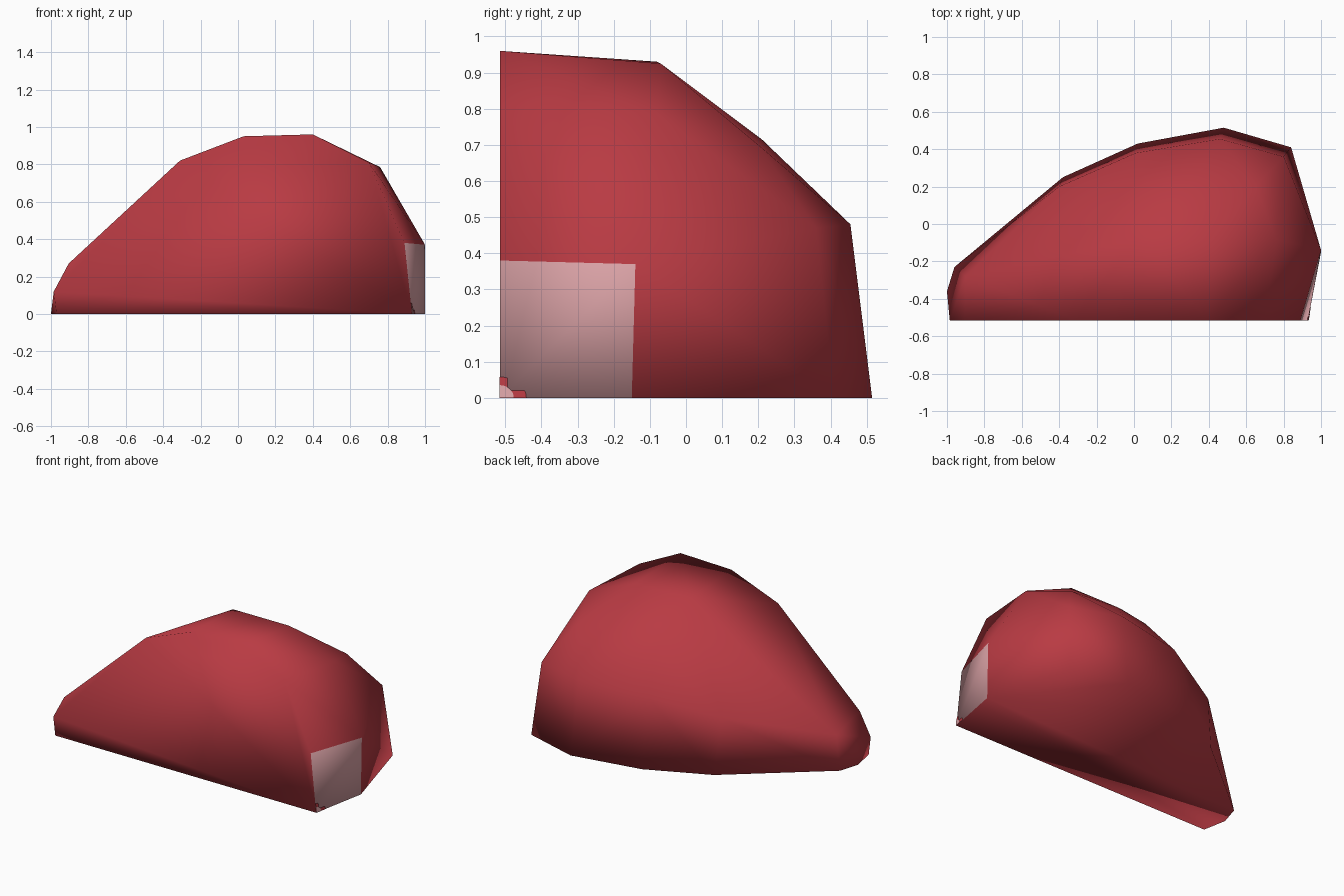
import bpy, bmesh, math
from mathutils import Vector

if "Cube" in bpy.data.objects:
    bpy.data.objects.remove(bpy.data.objects["Cube"])


def material(name, rgb):
    m = bpy.data.materials.new(name)
    m.diffuse_color = (*rgb, 1)
    m.use_nodes = True
    m.node_tree.nodes["Principled BSDF"].inputs["Base Color"].default_value = m.diffuse_color
    return m


red = material("red", (0.485, 0.043, 0.056))
pink = material("pale pink", (0.72, 0.37, 0.39))

# Flat-front outline (x, z) and ground outline (x, y)
FRONT = -0.515
front = [(0.89, 0.38), (0.70, 0.81), (0.40, 0.96), (0.03, 0.95), (-0.31, 0.82),
         (-0.52, 0.61), (-0.905, 0.27), (-0.985, 0.12)]
ground = [(0.93, FRONT), (1.0, -0.15), (0.84, 0.41), (0.48, 0.515), (0.02, 0.43),
          (-0.38, 0.25), (-0.96, -0.23), (-1.0, -0.36), (-0.97, FRONT)]
# Facet corners on the rounded back
back = [(1.0, -0.14, 0.37), (0.76, -0.08, 0.785), (0.42, -0.07, 0.925), (0.02, -0.08, 0.93),
        (0.65, 0.20, 0.70), (0.30, 0.21, 0.715), (0.08, 0.20, 0.69),
        (0.80, 0.36, 0.47), (0.46, 0.455, 0.48), (0.01, 0.38, 0.46),
        (-0.40, 0.20, 0.36), (-0.90, -0.28, 0.20)]

# Closed faceted body
bm = bmesh.new()
for p in [(x, FRONT, z) for x, z in front] + [(x, y, 0) for x, y in ground] + back:
    bm.verts.new(p)
bmesh.ops.convex_hull(bm, input=bm.verts[:])
bmesh.ops.delete(bm, geom=[v for v in bm.verts if not v.link_faces], context='VERTS')
bmesh.ops.recalc_face_normals(bm, faces=bm.faces[:])
# Merge the flat front and flat base into single faces
for axis in (1, 2):
    flat = [f for f in bm.faces if f.normal[axis] < -0.999]
    if len(flat) > 1:
        bmesh.ops.dissolve_faces(bm, faces=flat)
for f in bm.faces:
    c = f.calc_center_median()
    f.smooth = True
    # Pale patch low on the right end
    f.material_index = int(f.normal.x > 0.8 and c.z < 0.28 and c.y < -0.12)
me = bpy.data.meshes.new("body")
bm.to_mesh(me)
bm.free()
body = bpy.data.objects.new("body", me)
bpy.context.collection.objects.link(body)
me.materials.append(red)
me.materials.append(pink)


# Small ring mark in the lower corner of the pale patch
def corner_mark(name, ry, rz, lift, mat):
    corner = Vector((0.93, FRONT, 0))
    along = (Vector((1.0, -0.15, 0)) - corner).normalized()
    up = (Vector((0.89, FRONT, 0.38)) - corner).normalized()
    out = along.cross(up).normalized() * lift
    pts = [corner + out]
    for i in range(9):
        a = math.pi / 2 * i / 8
        pts.append(corner + out + along * ry * math.cos(a) + up * rz * math.sin(a))
    mesh = bpy.data.meshes.new(name)
    mesh.from_pydata(pts, [], [list(range(len(pts)))])
    mesh.materials.append(mat)
    bpy.context.collection.objects.link(bpy.data.objects.new(name, mesh))


corner_mark("ring_mark", 0.075, 0.058, 0.002, red)
corner_mark("ring_mark_centre", 0.04, 0.035, 0.004, pink)
